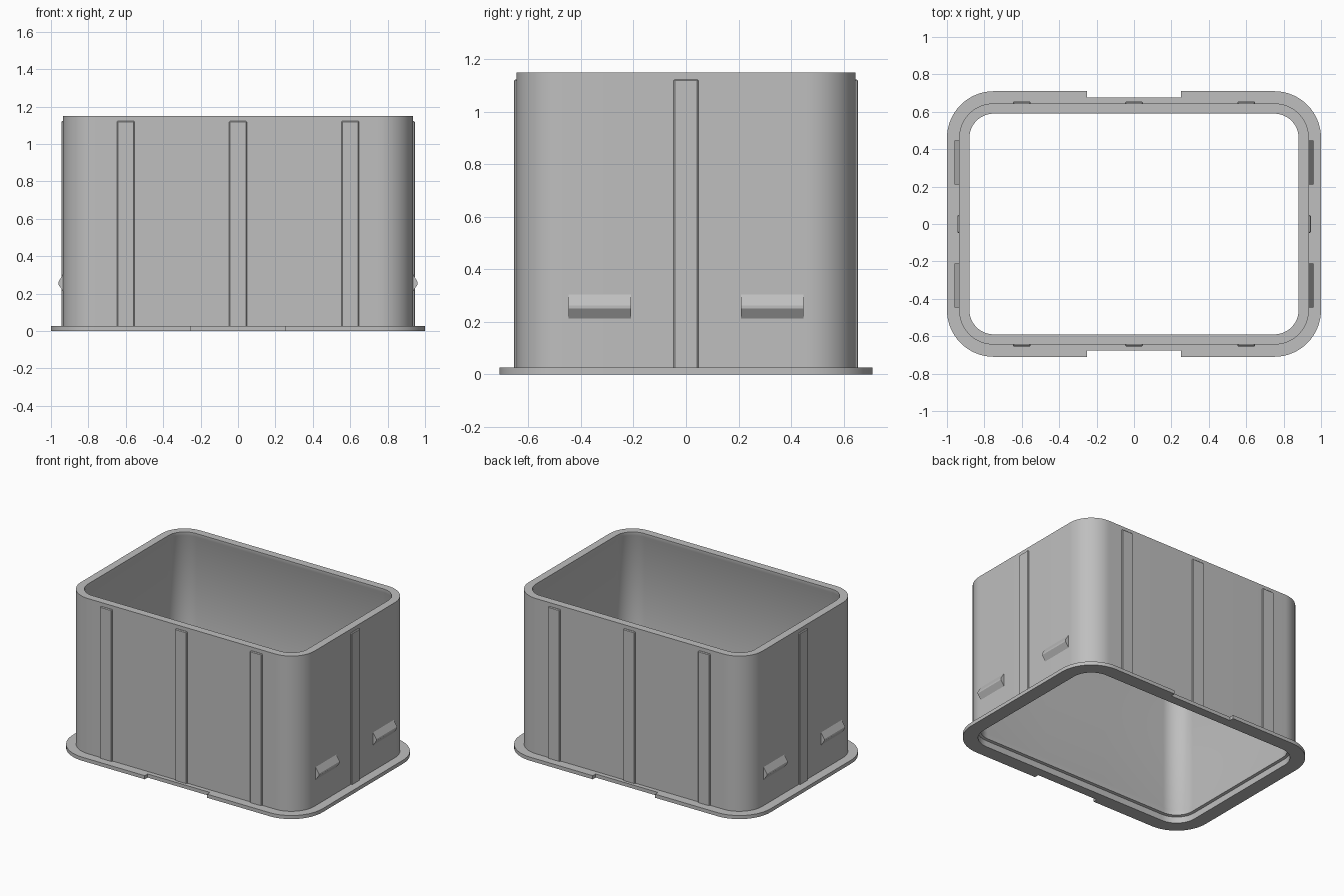
import bpy, bmesh
from math import sin, cos, pi, radians

cube = bpy.data.objects.get("Cube")
if cube:
    bpy.data.objects.remove(cube, do_unlink=True)

GREY = (0.52, 0.52, 0.52, 1)
mat = bpy.data.materials.new("grey plastic")
mat.use_nodes = True
mat.diffuse_color = GREY
mat.node_tree.nodes["Principled BSDF"].inputs["Base Color"].default_value = GREY

CX, CY = 0.75, 0.46      # centres of the rounded corners
WALL = 0.185             # corner radius of the outer wall
FLANGE_TOP = 0.026
HEIGHT = 1.15


def add_object(name, bm):
    bmesh.ops.recalc_face_normals(bm, faces=bm.faces)
    mesh = bpy.data.meshes.new(name)
    bm.to_mesh(mesh)
    bm.free()
    obj = bpy.data.objects.new(name, mesh)
    bpy.context.collection.objects.link(obj)
    mesh.materials.append(mat)
    return obj


def outline(r, notch, steps=16):
    """Rounded rectangle with a shallow notch in its front and back edges."""
    pts = []
    for k, (sx, sy) in enumerate([(1, 1), (-1, 1), (-1, -1), (1, -1)]):
        for i in range(steps + 1):
            a = (k + i / steps) * pi / 2
            pts.append((sx * CX + r * cos(a), sy * CY + r * sin(a)))
        if k in (0, 2):
            edge, inner = sy * (CY + r), sy * (CY + r - notch)
            pts += [(sx * 0.25, edge), (sx * 0.25, inner),
                    (-sx * 0.25, inner), (-sx * 0.25, edge)]
    return pts


# Open sleeve with base flange: (corner radius, height, notch depth)
profile = [
    (0.25, 0, 0.033), (0.25, FLANGE_TOP, 0.033), (WALL, FLANGE_TOP, 0),
    (WALL, HEIGHT, 0), (0.13, HEIGHT, 0), (0.13, 1.125, 0),
    (0.137, 1.11, 0), (0.137, 0.1, 0), (0.132, 0.09, 0),
    (0.132, 0.05, 0), (0.15, 0.045, 0), (0.15, 0, 0),
]
bm = bmesh.new()
rings = [[bm.verts.new((x, y, z)) for x, y in outline(r, n)] for r, z, n in profile]
for a, b in zip(rings, rings[1:] + rings[:1]):
    for i in range(len(a)):
        j = (i + 1) % len(a)
        bm.faces.new((a[i], a[j], b[j], b[i]))
bmesh.ops.remove_doubles(bm, verts=bm.verts, dist=0.0001)
sleeve = add_object("sleeve_with_flange", bm)
bpy.context.view_layer.objects.active = sleeve
sleeve.select_set(True)
bpy.ops.object.shade_smooth_by_angle(angle=radians(30))


# Upright ribs on all four walls
def rib(name, x, y, width, depth):
    bm = bmesh.new()
    bmesh.ops.create_cube(bm, size=1)
    low, high = FLANGE_TOP - 0.01, 1.123
    for v in bm.verts:
        v.co.x = x + v.co.x * width
        v.co.y = y + v.co.y * depth
        v.co.z = low if v.co.z < 0 else high
    obj = add_object(name, bm)
    bevel = obj.modifiers.new("edge", "BEVEL")
    bevel.width = 0.005
    bevel.segments = 1


for side, label in ((-1, "front"), (1, "back")):
    for i, x in enumerate((-0.6, 0, 0.6)):
        rib(f"{label}_rib_{i + 1}", x, side * (CY + WALL), 0.095, 0.02)
for side, label in ((-1, "right"), (1, "left")):
    rib(f"{label}_rib", side * (CX + WALL), 0, 0.02, 0.095)


# Wedge-shaped snap catches on the end walls
catch = [(-0.01, 0.212), (0, 0.212), (0.026, 0.25), (0.026, 0.262), (0, 0.305), (-0.01, 0.305)]
for side, label in ((-1, "right"), (1, "left")):
    for end, where in ((-1, "front"), (1, "back")):
        bm = bmesh.new()
        caps = [[bm.verts.new((side * (CX + WALL + d), end * y, z)) for d, z in catch]
                for y in (0.21, 0.447)]
        bm.faces.new(caps[0])
        bm.faces.new(caps[1])
        for i in range(len(catch)):
            j = (i + 1) % len(catch)
            bm.faces.new((caps[0][i], caps[0][j], caps[1][j], caps[1][i]))
        add_object(f"{label}_{where}_catch", bm)
